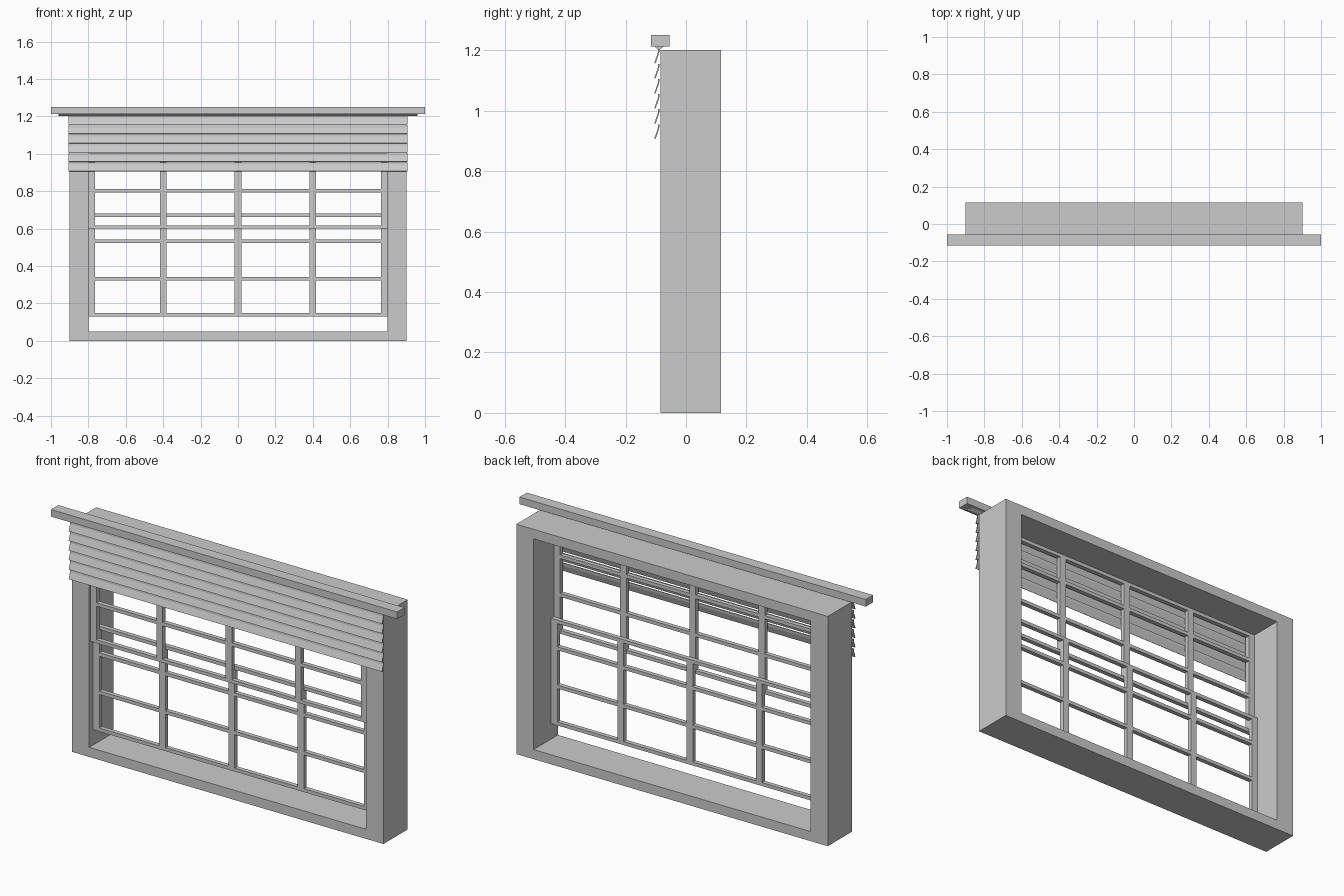
import bpy, bmesh

if "Cube" in bpy.data.objects:
    bpy.data.objects.remove(bpy.data.objects["Cube"])


def finish(bm, name):
    bmesh.ops.recalc_face_normals(bm, faces=bm.faces[:])
    me = bpy.data.meshes.new(name)
    bm.to_mesh(me)
    bm.free()
    ob = bpy.data.objects.new(name, me)
    bpy.context.collection.objects.link(ob)
    return ob


def extrude_profile(name, pts, to3d, vec):
    bm = bmesh.new()
    face = bm.faces.new([bm.verts.new(to3d(*p)) for p in pts])
    res = bmesh.ops.extrude_face_region(bm, geom=[face])
    verts = [g for g in res["geom"] if isinstance(g, bmesh.types.BMVert)]
    bmesh.ops.translate(bm, verts=verts, vec=vec)
    # the source face stays as the end cap
    return finish(bm, name)


def add_box(bm, x0, x1, y0, y1, z0, z1):
    vs = bmesh.ops.create_cube(bm, size=1)["verts"]
    for v in vs:
        v.co.x = x1 if v.co.x > 0 else x0
        v.co.y = y1 if v.co.y > 0 else y0
        v.co.z = z1 if v.co.z > 0 else z0


def box(name, *dims):
    bm = bmesh.new()
    add_box(bm, *dims)
    return finish(bm, name)


# Outer frame: one ring with mitred corners
def window_frame():
    bm = bmesh.new()
    rings = []
    for y in (-0.085, 0.115):
        for hx, z0, z1 in ((0.9, 0, 1.2), (0.8, 0.05, 1.15)):
            rings.append([bm.verts.new((x, y, z)) for x, z in
                          ((-hx, z0), (hx, z0), (hx, z1), (-hx, z1))])
    fo, fi, bo, bi = rings
    for a, b in ((fo, fi), (fi, bi), (bi, bo), (bo, fo)):
        for i in range(4):
            j = (i + 1) % 4
            bm.faces.new((a[i], a[j], b[j], b[i]))
    return finish(bm, "window_frame")


# Sliding sash: stiles and upright bars run full height, rails sit between
def sash(name, z0, y0, y1):
    height, wide, thin = 0.55, 0.036, 0.018
    bm = bmesh.new()
    centres = [-0.8 + wide / 2, -0.4, 0, 0.4, 0.8 - wide / 2]
    for x in centres:
        add_box(bm, x - wide / 2, x + wide / 2, y0, y1, z0, z0 + height)
    for a, b in zip(centres, centres[1:]):
        for dz in (0.009, 0.202, 0.402, height - 0.009):
            add_box(bm, a + wide / 2, b - wide / 2, y0, y1,
                    z0 + dz - thin / 2, z0 + dz + thin / 2)
    return finish(bm, name)


window_frame()
sash("upper_sash", 0.60, -0.076, -0.053)
sash("lower_sash", 0.13, -0.053, -0.03)

# Blind head rail and the tapered channel under it
box("blind_head_rail", -1, 1, -0.115, -0.055, 1.213, 1.25)
extrude_profile("blind_channel",
                [(-0.104, 1.213), (-0.094, 1.203), (-0.087, 1.203), (-0.072, 1.213)],
                lambda y, z: (-0.96, y, z), (1.92, 0, 0))

# Blind slats: upright top edge, lower part kicked out to the front
slat = [(-0.092, 0.049), (-0.093, 0.036), (-0.105, 0.002), (-0.101, 0.0),
        (-0.089, 0.034), (-0.087, 0.049)]
for i in range(6):
    z = 0.906 + 0.05 * i
    extrude_profile("blind_slat", slat, lambda y, dz: (-0.905, y, z + dz), (1.81, 0, 0))
